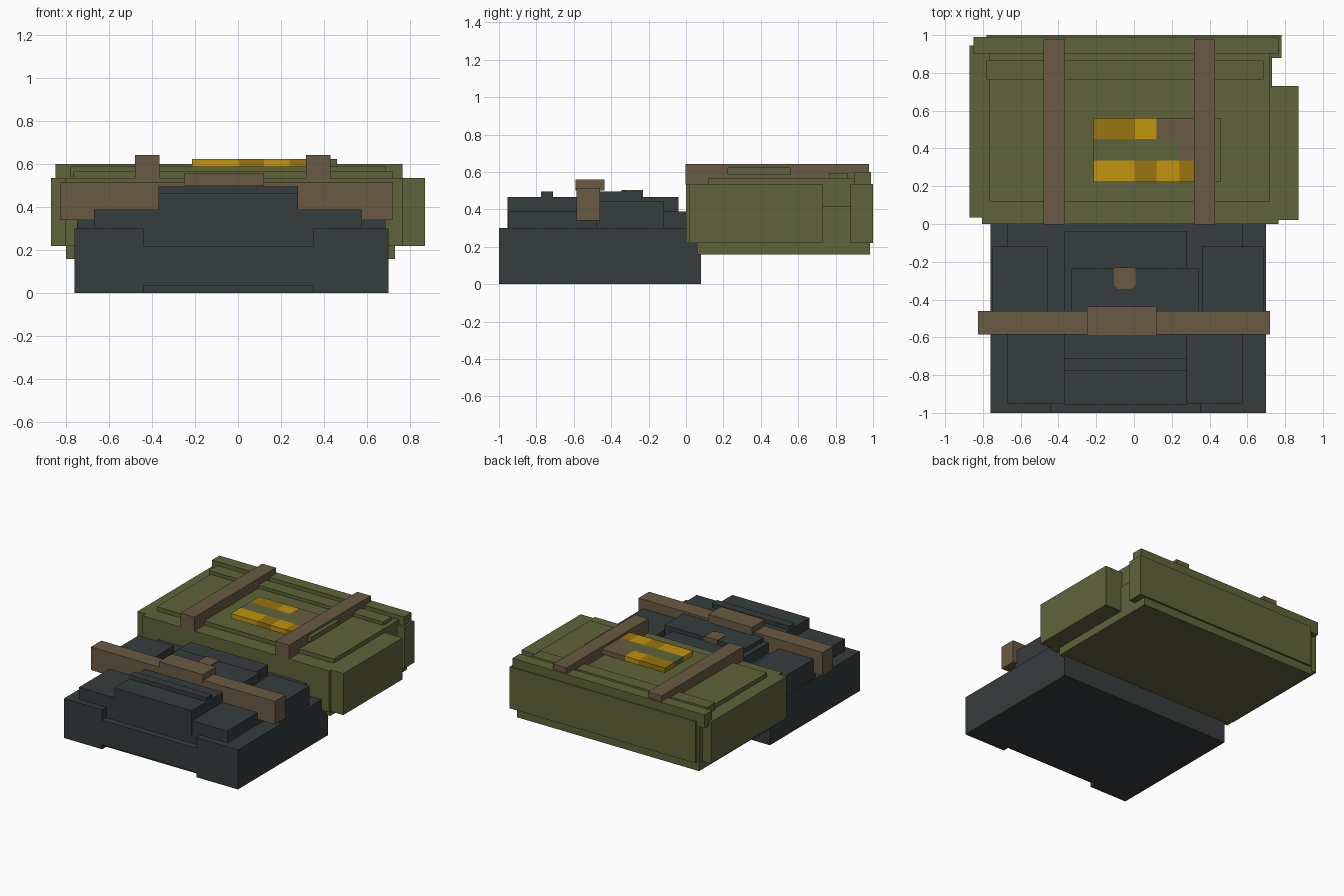
import bpy, bmesh

cube = bpy.data.objects.get("Cube")
if cube:
    bpy.data.objects.remove(cube, do_unlink=True)


def material(name, rgb):
    m = bpy.data.materials.new(name)
    m.use_nodes = True
    m.diffuse_color = (*rgb, 1)
    m.node_tree.nodes["Principled BSDF"].inputs["Base Color"].default_value = (*rgb, 1)
    return m


charcoal = material("charcoal", (.037, .045, .047))
olive = material("olive", (.117, .127, .042))
brown = material("leather_brown", (.147, .102, .056))
gold = material("gold", (.533, .292, .005))
dark_gold = material("dark_gold", (.319, .178, .005))


def add(name, bm, mat):
    mesh = bpy.data.meshes.new(name)
    bmesh.ops.recalc_face_normals(bm, faces=bm.faces[:])
    bm.to_mesh(mesh)
    bm.free()
    mesh.materials.append(mat)
    ob = bpy.data.objects.new(name, mesh)
    bpy.context.collection.objects.link(ob)
    return ob


def box(name, mat, x, y, z):
    """Box from (min, max) ranges on each axis."""
    bm = bmesh.new()
    bmesh.ops.create_cube(bm, size=1)
    for v in bm.verts:
        for i, (lo, hi) in enumerate((x, y, z)):
            v.co[i] = hi if v.co[i] > 0 else lo
    return add(name, bm, mat)


def prism(name, mat, outline, z0, z1):
    """Upright prism from an outline in plan."""
    bm = bmesh.new()
    face = bm.faces.new([bm.verts.new((px, py, z0)) for px, py in outline])
    top = bmesh.ops.extrude_face_region(bm, geom=[face])["geom"]
    for v in top:
        if isinstance(v, bmesh.types.BMVert):
            v.co.z = z1
    return add(name, bm, mat)


# Dark base with a notched front
box("base_core", charcoal, (-.44, .35), (-.95, .08), (0, .30))
box("base_front_lip", charcoal, (-.44, .35), (-1, -.95), (.035, .22))
box("base_right_block", charcoal, (-.76, -.44), (-1, .08), (0, .30))
box("base_left_block", charcoal, (.35, .70), (-1, .08), (0, .30))

# Stepped layers on the base
box("base_tier", charcoal, (-.67, .575), (-.95, 0), (.29, .39))
box("right_pouch", charcoal, (-.75, -.455), (-.48, -.12), (.29, .445))
box("left_pouch", charcoal, (.36, .685), (-.48, -.12), (.29, .445))
box("centre_block", charcoal, (-.37, .28), (-.955, -.04), (.28, .467))
box("centre_ridge", charcoal, (-.37, .28), (-.775, -.71), (.46, .497))
box("centre_plate", charcoal, (-.33, .345), (-.47, -.235), (.40, .497))

# Cross strap with buckle and knob
box("cross_strap", brown, (-.825, .72), (-.585, -.46), (.34, .515))
box("strap_buckle", brown, (-.25, .12), (-.592, -.437), (.50, .56))
prism("knob", brown, [(-.105, -.23), (.007, -.23), (.007, -.325), (-.012, -.345),
                      (-.085, -.345), (-.105, -.325)], .46, .503)

# Olive case
box("case_bottom", olive, (-.80, .73), (.06, .985), (.16, .30))
box("case_body", olive, (-.80, .72), (.01, .98), (.22, .535))
box("case_front", olive, (-.805, .765), (0, .08), (.22, .535))
box("right_side_pocket", olive, (-.87, -.75), (.035, .945), (.22, .535))
box("left_side_pocket", olive, (.70, .87), (.02, .73), (.22, .535))
box("left_latch", olive, (.70, .73), (.72, .89), (.24, .415))
box("back_panel", olive, (-.78, .78), (.88, 1), (.22, .535))
box("back_rim", olive, (-.85, .765), (.90, .99), (.50, .60))
box("lid", olive, (-.765, .72), (.12, .90), (.52, .567))
box("lid_ridge", olive, (-.78, .685), (.765, .865), (.53, .592))

# Straps over the lid
for name, x in (("right_lid_strap", (-.48, -.365)), ("left_lid_strap", (.317, .43))):
    box(name, brown, x, (-.002, .978), (.532, .642))

# Badge: rows of coloured cells, each row listing (right edge, colour)
rows = {
    "badge_back": ((.45, .56), [(.005, dark_gold), (.12, gold), (.40, brown), (.46, olive)]),
    "badge_middle": ((.335, .45), [(.24, olive), (.40, brown), (.46, olive)]),
    "badge_front": ((.222, .335), [(.005, gold), (.12, dark_gold), (.24, gold),
                                   (.315, dark_gold), (.40, brown), (.46, olive)]),
}
for name, (y, cells) in rows.items():
    left = -.215
    for i, (right, mat) in enumerate(cells):
        box(f"{name}_{i + 1}", mat, (left, right), y, (.587, .624))
        left = right
